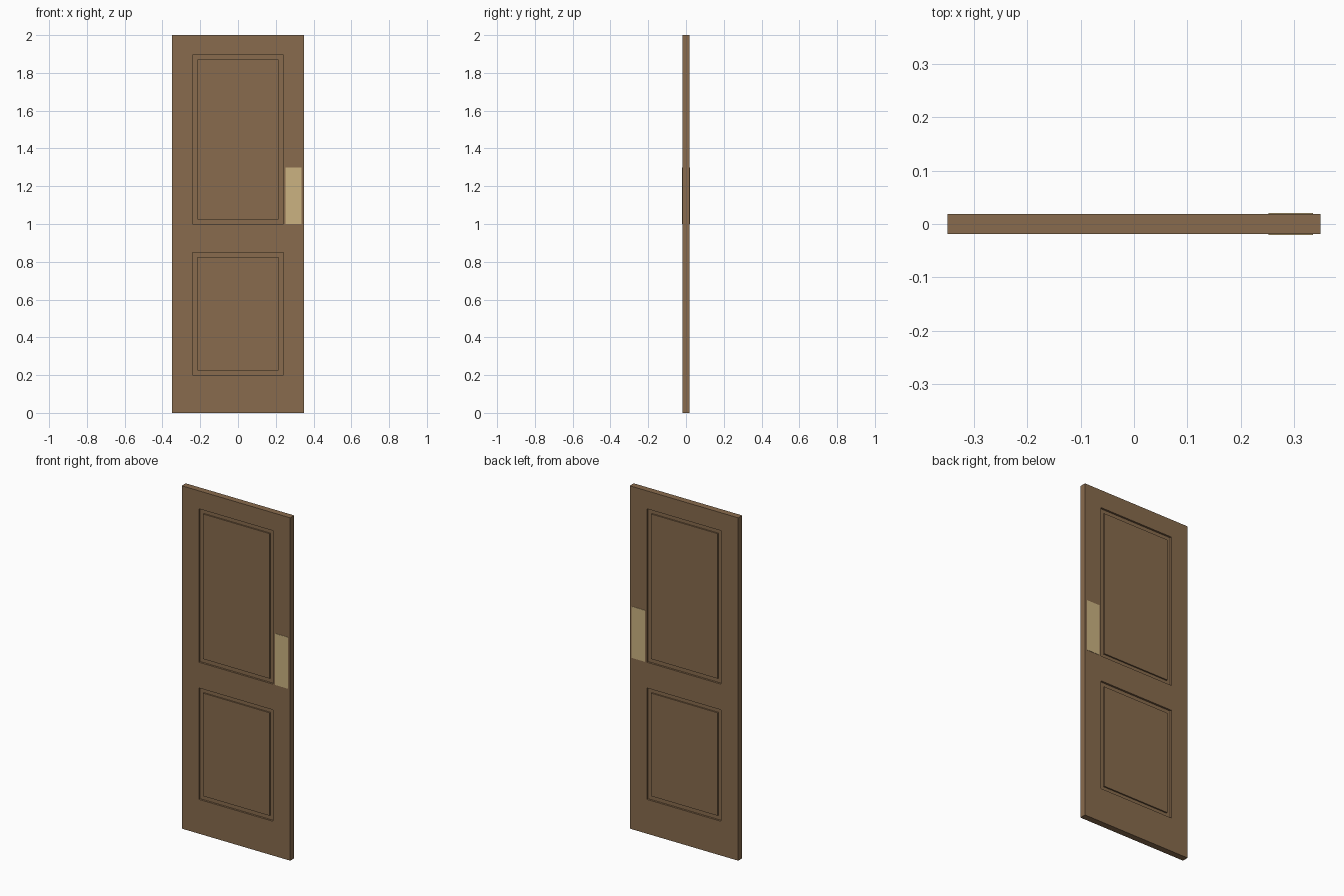
import bpy, bmesh
from mathutils import Matrix, Vector

if "Cube" in bpy.data.objects:
    bpy.data.objects.remove(bpy.data.objects["Cube"], do_unlink=True)

WIDTH, HEIGHT, THICK = 0.70, 2.0, 0.037
PANEL_HALF = 0.24
PANELS = [(0.20, 0.85), (1.00, 1.895)]
RECESS, MOULDING, RAISE = 0.011, 0.035, 0.008


def material(name, colour, roughness):
    mat = bpy.data.materials.new(name)
    mat.use_nodes = True
    mat.diffuse_color = colour
    shader = mat.node_tree.nodes["Principled BSDF"]
    shader.inputs["Base Color"].default_value = colour
    shader.inputs["Roughness"].default_value = roughness
    return mat


def box(size, centre):
    bm = bmesh.new()
    matrix = Matrix.Translation(centre) @ Matrix.Diagonal((*size, 1))
    bmesh.ops.create_cube(bm, size=1, matrix=matrix)
    return bm


def finish(bm, name, mat):
    mesh = bpy.data.meshes.new(name)
    bmesh.ops.recalc_face_normals(bm, faces=bm.faces)
    bm.to_mesh(mesh)
    bm.free()
    mesh.materials.append(mat)
    obj = bpy.data.objects.new(name, mesh)
    bpy.context.collection.objects.link(obj)
    return obj


wood = material("brown_wood", (0.246, 0.147, 0.074, 1), 0.7)
brass = material("pale_brass", (0.60, 0.45, 0.22, 1), 0.4)

# Door slab, cut along the panel outlines
door = box((WIDTH, THICK, HEIGHT), (0, 0, HEIGHT / 2))
cuts = [((x, 0, 0), (1, 0, 0)) for x in (-PANEL_HALF, PANEL_HALF)]
cuts += [((0, 0, z), (0, 0, 1)) for span in PANELS for z in span]
for point, normal in cuts:
    bmesh.ops.bisect_plane(door, geom=door.verts[:] + door.edges[:] + door.faces[:],
                           plane_co=point, plane_no=normal)


def is_panel(face):
    c = face.calc_center_median()
    return (abs(face.normal.y) > 0.9 and abs(c.x) < PANEL_HALF
            and any(low < c.z < high for low, high in PANELS))


# Recessed panels with a raised centre field on both sides
door.normal_update()
fields = [f for f in door.faces if is_panel(f)]
for thickness, depth in ((0, -RECESS), (MOULDING, 0), (0, RAISE)):
    bmesh.ops.inset_individual(door, faces=fields, thickness=thickness, depth=depth)
finish(door, "door_slab", wood)

# Push plates on the front and back
for side, name in ((-1, "front_push_plate"), (1, "back_push_plate")):
    plate = box((0.084, 0.004, 0.30), Vector((0.294, side * 0.0183, 1.15)))
    finish(plate, name, brass)
